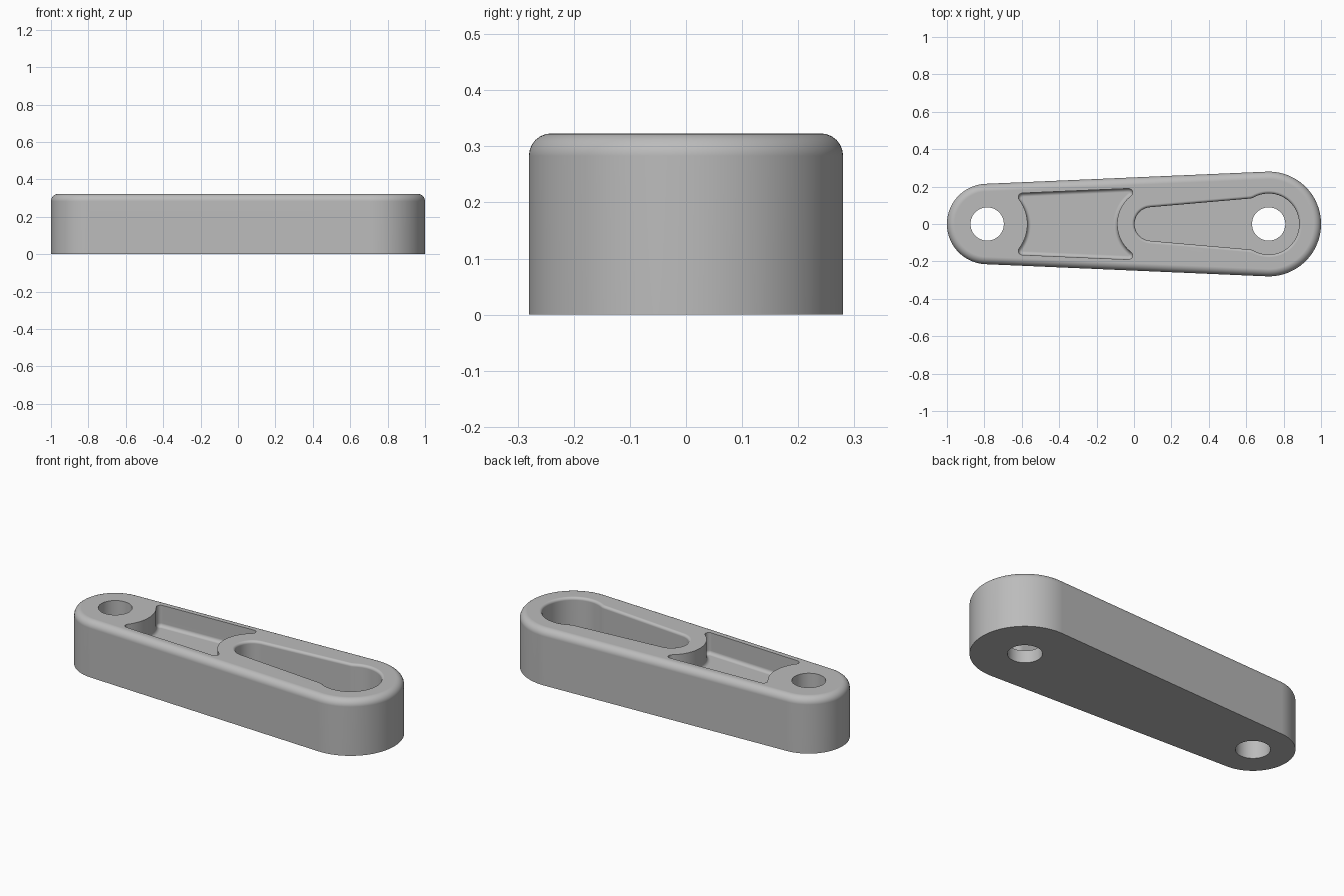
import bpy, bmesh
from math import sin, cos, pi, sqrt, atan2, acos

cube = bpy.data.objects.get("Cube")
if cube:
    bpy.data.objects.remove(cube, do_unlink=True)

HEIGHT = 0.323
SMALL_X, BIG_X = -0.785, 0.72      # centres of the two rounded ends
SMALL_R, BIG_R = 0.215, 0.28

grey = bpy.data.materials.new("plain grey")
grey.use_nodes = True
grey.diffuse_color = (0.5, 0.5, 0.5, 1)
grey.node_tree.nodes["Principled BSDF"].inputs["Base Color"].default_value = (0.5, 0.5, 0.5, 1)


def arc(cx, cy, r, a0, a1, n=24):
    return [(cx + r * cos(a0 + (a1 - a0) * i / n), cy + r * sin(a0 + (a1 - a0) * i / n))
            for i in range(n + 1)]


def blend_centre(cx, big, r, m, b, offset, side):
    """Centre of a fillet touching the line y = b + m*x and a circle on the x axis."""
    lift = b + offset * sqrt(1 + m * m)
    p = cx - m * lift
    q = 1 + m * m
    x = (p + side * sqrt(p * p - q * (cx * cx + lift * lift - (big + r) ** 2))) / q
    return x, lift + m * x


def mirrored(half):
    """Close an upper half outline by reflecting it in the x axis."""
    pts = [p for i, p in enumerate(half)
           if i == 0 or abs(p[0] - half[i - 1][0]) + abs(p[1] - half[i - 1][1]) > 1e-5]
    return pts + [(x, -y) for x, y in reversed(pts[1:-1])]


def loft(name, outline, layers):
    """Stack copies of an outline, each (outward offset, height), into a solid."""
    bm = bmesh.new()
    n = len(outline)
    rings = []
    for off, z in layers:
        ring = []
        for i, (x, y) in enumerate(outline):
            ax, ay = outline[i - 1]
            bx, by = outline[(i + 1) % n]
            dx, dy = bx - ax, by - ay
            d = sqrt(dx * dx + dy * dy)
            ring.append(bm.verts.new((x + off * dy / d, y - off * dx / d, z)))
        rings.append(ring)
    for low, high in zip(rings, rings[1:]):
        for i in range(n):
            j = (i + 1) % n
            bm.faces.new((low[i], low[j], high[j], high[i]))
    bm.faces.new(rings[0][::-1])
    bm.faces.new(rings[-1])
    bmesh.ops.recalc_face_normals(bm, faces=bm.faces)
    mesh = bpy.data.meshes.new(name)
    bm.to_mesh(mesh)
    bm.free()
    mesh.materials.append(grey)
    obj = bpy.data.objects.new(name, mesh)
    bpy.context.collection.objects.link(obj)
    return obj


steps = [i * pi / 12 for i in range(7)]

# Tapered body with a rounded top edge
tangent = acos((SMALL_R - BIG_R) / (BIG_X - SMALL_X))
outline = mirrored(arc(BIG_X, 0, BIG_R, 0, tangent, 40) + arc(SMALL_X, 0, SMALL_R, tangent, pi, 40))
f = 0.04
body = loft("link_arm", outline,
            [(0, 0)] + [(f * (cos(t) - 1), HEIGHT - f + f * sin(t)) for t in steps])

# Shallow pocket between two curved bosses, filleted at its floor
m, b, r = 0.043, 0.191, 0.022
boss_x, boss_r = 0.1, 0.19
nose_r = 0.215
rx, ry = blend_centre(boss_x, boss_r, r, m, b, -r, -1)
lx, ly = blend_centre(SMALL_X, nose_r, r, m, b, -r, 1)
up = atan2(1, -m)
half = arc(boss_x, 0, boss_r, pi, atan2(ry, rx - boss_x))
half += arc(rx, ry, r, atan2(-ry, boss_x - rx), up, 10)
half += arc(lx, ly, r, up, atan2(-ly, SMALL_X - lx) + 2 * pi, 10)
half += arc(SMALL_X, 0, nose_r, atan2(ly, lx - SMALL_X), 0)
floor, f = 0.2, 0.02
pocket = loft("pocket_cutter", mirrored(half),
              [(-f * (1 - sin(t)), floor + f * (1 - cos(t))) for t in steps] + [(0, HEIGHT + 0.1)])

# Deep keyhole slot with a rounded rim
m, r, end_x, end_r, ring_r = 0.087, 0.06, 0.093, 0.09, 0.163
b = end_r * sqrt(1 + m * m) - m * end_x
fx, fy = blend_centre(BIG_X, ring_r, r, m, b, r, -1)
up = atan2(1, -m)
half = arc(BIG_X, 0, ring_r, 0, atan2(fy, fx - BIG_X), 32)
half += arc(fx, fy, r, atan2(-fy, BIG_X - fx), up - pi, 10)
half += arc(end_x, 0, end_r, up, pi)
f = 0.015
slot = loft("slot_cutter", mirrored(half),
            [(0, 0.07)] + [(f * (1 - cos(t)), HEIGHT - f + f * sin(t)) for t in steps]
            + [(f, HEIGHT + 0.1)])

# Pin holes through both ends
holes = [loft(name, mirrored(arc(x, 0, 0.089, 0, pi, 32)), [(0, -0.1), (0, HEIGHT + 0.2)])
         for name, x in (("small_hole_cutter", SMALL_X), ("big_hole_cutter", BIG_X))]

# Cut everything out of the body
bpy.ops.object.select_all(action="DESELECT")
body.select_set(True)
bpy.context.view_layer.objects.active = body
for cutter in [pocket, slot] + holes:
    mod = body.modifiers.new("cut", "BOOLEAN")
    mod.operation = "DIFFERENCE"
    mod.solver = "EXACT"
    mod.object = cutter
    bpy.ops.object.modifier_apply(modifier=mod.name)
    bpy.data.objects.remove(cutter, do_unlink=True)

bpy.ops.object.shade_smooth_by_angle(angle=pi / 6)
weighted = body.modifiers.new("even_shading", "WEIGHTED_NORMAL")
weighted.keep_sharp = True
